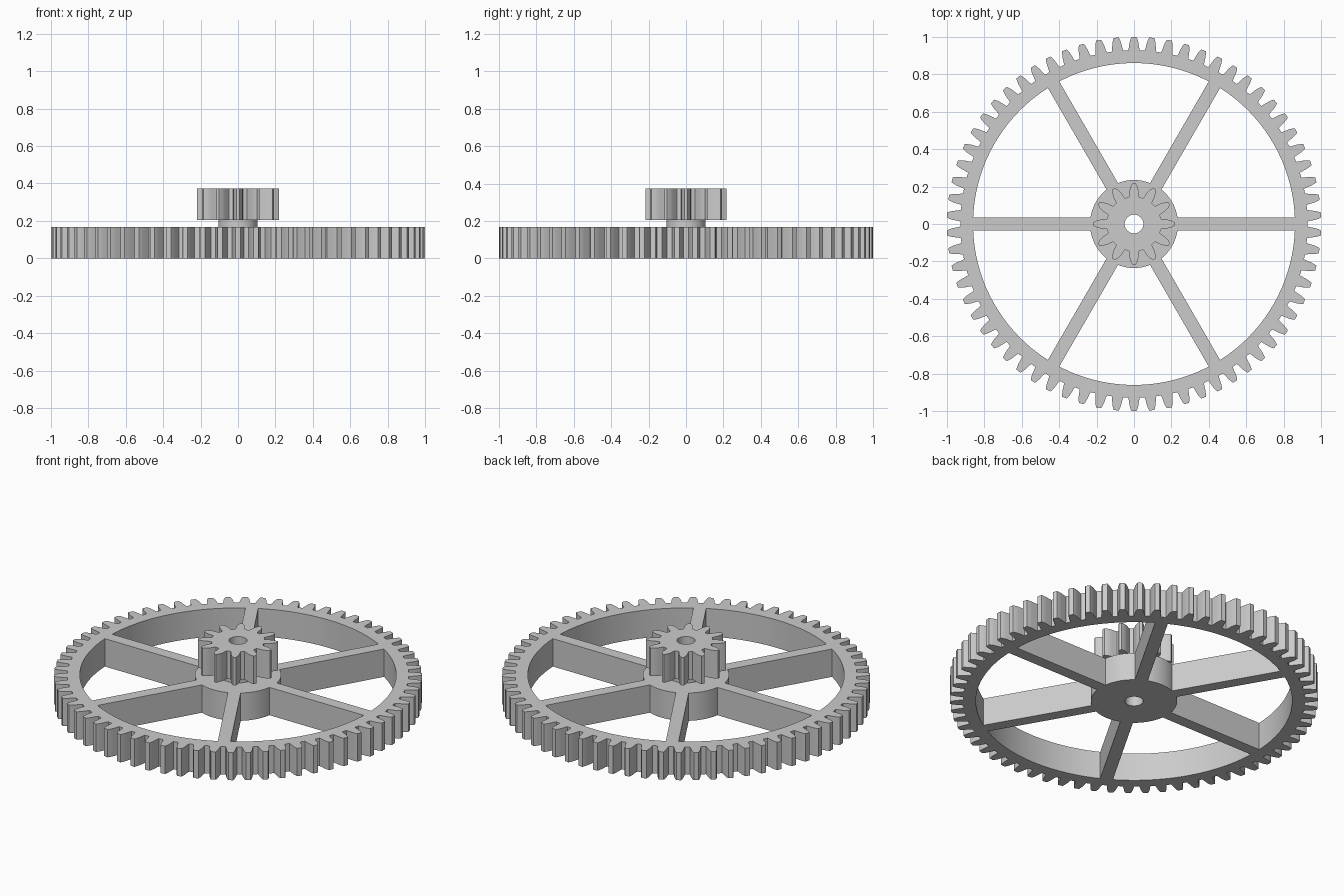
import bpy
import bmesh
from math import sin, cos, pi, asin, radians

if "Cube" in bpy.data.objects:
    bpy.data.objects.remove(bpy.data.objects["Cube"], do_unlink=True)

# Single plain grey material
grey = bpy.data.materials.new("plain grey")
grey.use_nodes = True
colour = (0.6, 0.6, 0.6, 1)
grey.diffuse_color = colour
grey.node_tree.nodes["Principled BSDF"].inputs["Base Color"].default_value = colour

BORE, HUB, RIM_IN = 0.05, 0.235, 0.86
WHEEL_TOP, NECK_TOP, TOP = 0.167, 0.205, 0.373
SPOKE_HALF = 0.035


def arc(radius, start, end, steps):
    return [(radius * cos(start + (end - start) * i / steps),
             radius * sin(start + (end - start) * i / steps))
            for i in range(steps + 1)]


def circle(radius, steps=96):
    return arc(radius, 0, 2 * pi, steps)[:-1]


def gear_outline(teeth, flank):
    """flank: (radius, half width as a fraction of the pitch), root to tip"""
    points = []
    pitch = 2 * pi / teeth
    side = [(r, -w) for r, w in flank] + [(r, w) for r, w in reversed(flank)]
    for i in range(teeth):
        middle = pi / 2 + i * pitch
        points += [(r * cos(middle + w * pitch), r * sin(middle + w * pitch))
                   for r, w in side]
    return points


def spoke_window(index):
    # Opening between two neighbouring parallel-sided spokes
    a, b = index * pi / 3, (index + 1) * pi / 3
    outer, inner = asin(SPOKE_HALF / RIM_IN), asin(SPOKE_HALF / HUB)
    return (arc(RIM_IN, a + outer, b - outer, 24)
            + arc(HUB, b - inner, a + inner, 14))


def plate(name, loops, bottom, top):
    """Extrude an outline with holes into a solid"""
    bm = bmesh.new()
    edges = []
    for loop in loops:
        verts = [bm.verts.new((x, y, bottom)) for x, y in loop]
        edges += [bm.edges.new((v, verts[i - 1])) for i, v in enumerate(verts)]
    bmesh.ops.triangle_fill(bm, edges=edges, use_beauty=True, normal=(0, 0, 1))
    raised = bmesh.ops.extrude_face_region(bm, geom=bm.faces[:],
                                           use_keep_orig=True)
    verts = [g for g in raised["geom"] if isinstance(g, bmesh.types.BMVert)]
    bmesh.ops.translate(bm, verts=verts, vec=(0, 0, top - bottom))
    bmesh.ops.recalc_face_normals(bm, faces=bm.faces[:])
    mesh = bpy.data.meshes.new(name)
    bm.to_mesh(mesh)
    bm.free()
    mesh.materials.append(grey)
    obj = bpy.data.objects.new(name, mesh)
    bpy.context.collection.objects.link(obj)
    bpy.ops.object.select_all(action="DESELECT")
    obj.select_set(True)
    bpy.context.view_layer.objects.active = obj
    bpy.ops.object.shade_smooth_by_angle(angle=radians(20))
    return obj


# Large spoked wheel with its toothed rim and hub
wheel_flank = [(0.928, 0.35), (0.942, 0.31), (0.97, 0.255), (0.987, 0.2), (1.0, 0.14)]
windows = [spoke_window(i) for i in range(6)]
plate("spoked_gear_wheel", [gear_outline(66, wheel_flank), circle(BORE)] + windows,
      0, WHEEL_TOP)

# Short collar between the wheel and the pinion
plate("collar", [circle(0.105), circle(BORE)], WHEEL_TOP, NECK_TOP)

# Small pinion on top
pinion_flank = [(0.146, 0.36), (0.158, 0.3), (0.18, 0.25), (0.2, 0.175), (0.218, 0.07)]
plate("pinion_gear", [gear_outline(12, pinion_flank), circle(BORE)], NECK_TOP, TOP)
